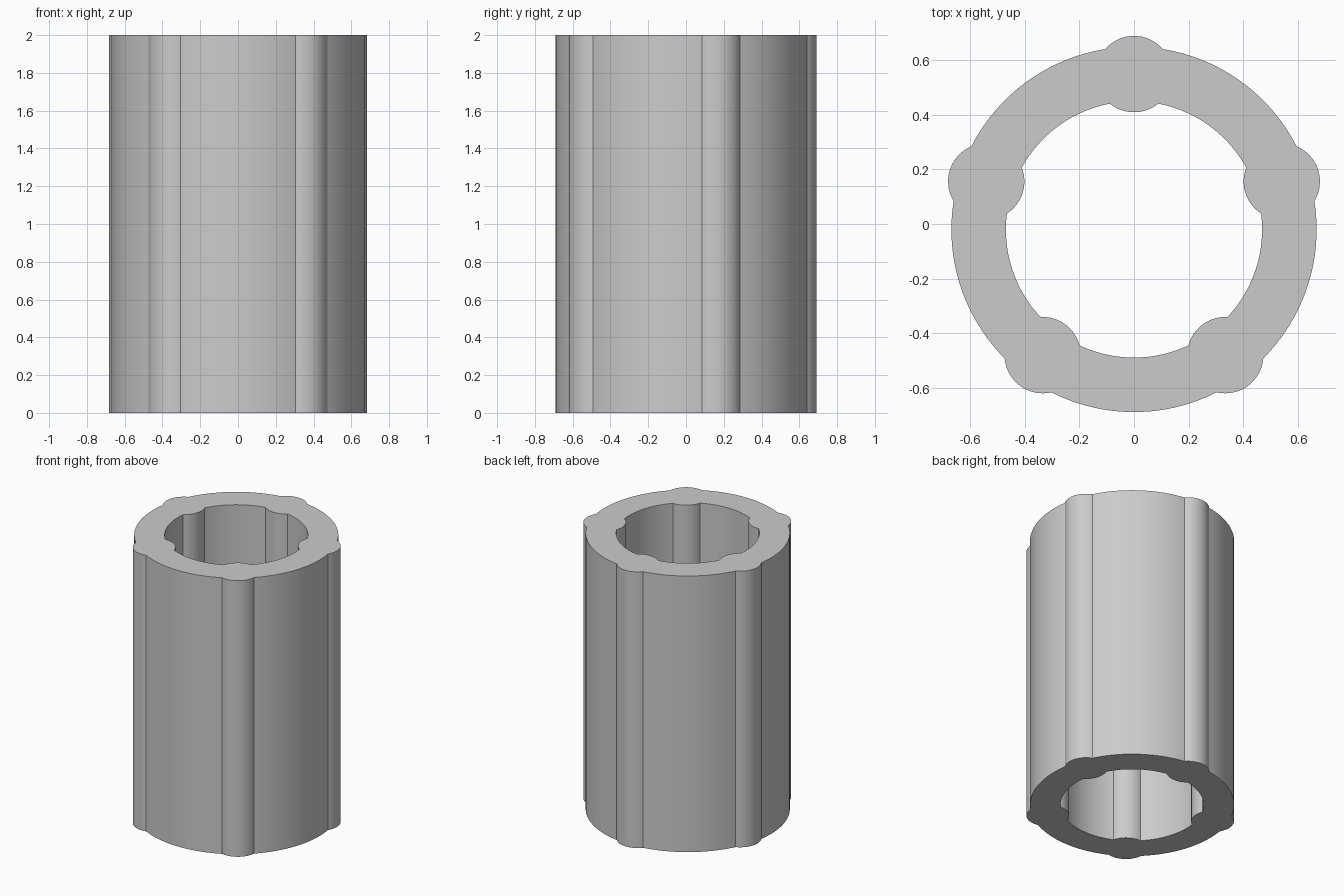
import bpy
import bmesh
from math import sin, cos, acos, atan2, pi, radians

cube = bpy.data.objects.get("Cube")
if cube:
    bpy.data.objects.remove(cube, do_unlink=True)

CENTRE_Y = -0.02
OUTER, INNER = 0.67, 0.47       # wall radii
LOBE_DIST, LOBE_R = 0.57, 0.14  # round ribs set in the wall
HEIGHT = 2.0
LOBES, LOBE_STEPS, WALL_STEPS = 5, 16, 24


def outline(radius):
    """Wall circle with the rib arcs that stand out of it."""
    half = acos((radius**2 + LOBE_DIST**2 - LOBE_R**2) / (2 * radius * LOBE_DIST))
    start = atan2(radius * sin(half), radius * cos(half) - LOBE_DIST)
    if radius < LOBE_DIST:
        start -= 2 * pi
    mid = pi if radius < LOBE_DIST else 0
    sweep = abs(start + mid) if mid else start
    points = []
    for k in range(LOBES):
        turn = pi / 2 + k * 2 * pi / LOBES
        for i in range(LOBE_STEPS):
            # rib arc, travelling with increasing angle around the wall
            t = sweep * (2 * i / LOBE_STEPS - 1)
            a = pi - t if mid else t
            x, y = LOBE_DIST + LOBE_R * cos(a), LOBE_R * sin(a)
            points.append((x * cos(turn) - y * sin(turn),
                           x * sin(turn) + y * cos(turn) + CENTRE_Y))
        for i in range(WALL_STEPS):
            a = turn + half + (2 * pi / LOBES - 2 * half) * i / WALL_STEPS
            points.append((radius * cos(a), radius * sin(a) + CENTRE_Y))
    return points


# Ribbed tube: two outlines joined by ring caps and walls
bm = bmesh.new()
rings = [[bm.verts.new((x, y, z)) for x, y in outline(r)]
         for r, z in ((OUTER, 0), (OUTER, HEIGHT), (INNER, HEIGHT), (INNER, 0))]
count = len(rings[0])
for a, b in zip(rings, rings[1:] + rings[:1]):
    for i in range(count):
        j = (i + 1) % count
        bm.faces.new((a[i], a[j], b[j], b[i]))
bmesh.ops.recalc_face_normals(bm, faces=bm.faces)
mesh = bpy.data.meshes.new("ribbed_tube")
bm.to_mesh(mesh)
bm.free()
tube = bpy.data.objects.new("ribbed_tube", mesh)
bpy.context.collection.objects.link(tube)

# Plain grey
grey = bpy.data.materials.new("light_grey")
grey.use_nodes = True
colour = (0.6, 0.6, 0.6, 1)
grey.diffuse_color = colour
grey.node_tree.nodes["Principled BSDF"].inputs["Base Color"].default_value = colour
mesh.materials.append(grey)

# Smooth curves, sharp rib creases and rims
bpy.ops.object.select_all(action='DESELECT')
tube.select_set(True)
bpy.context.view_layer.objects.active = tube
bpy.ops.object.shade_smooth_by_angle(angle=radians(30))
